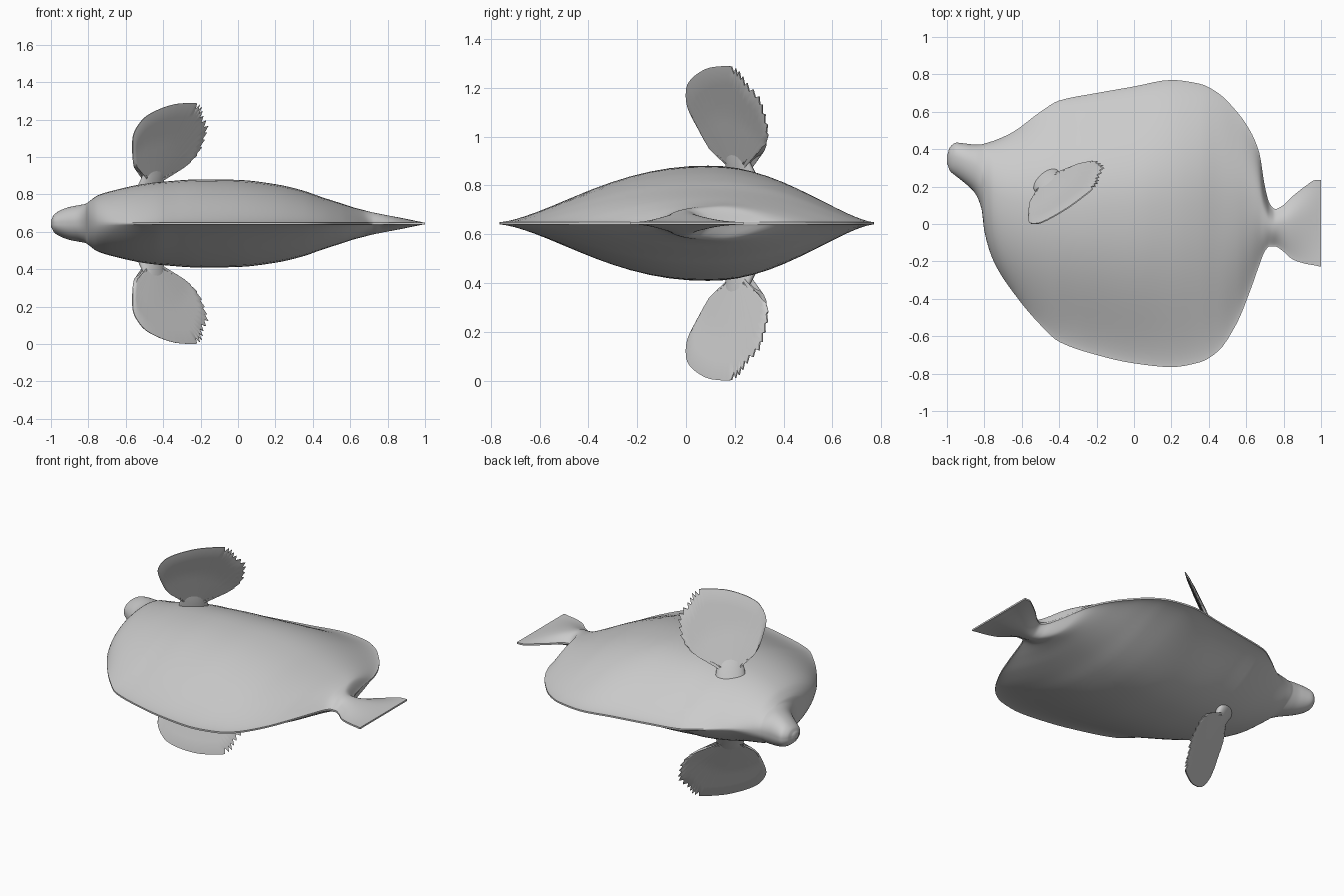
import bpy, math
from mathutils import Vector

if "Cube" in bpy.data.objects:
    bpy.data.objects.remove(bpy.data.objects["Cube"])

ZC = 0.645  # plane of symmetry


def make(name, verts, faces, angle=40):
    me = bpy.data.meshes.new(name)
    me.from_pydata(verts, [], faces)
    me.validate()
    ob = bpy.data.objects.new(name, me)
    bpy.context.collection.objects.link(ob)
    bpy.ops.object.select_all(action='DESELECT')
    bpy.context.view_layer.objects.active = ob
    ob.select_set(True)
    bpy.ops.object.mode_set(mode='EDIT')
    bpy.ops.mesh.select_all(action='SELECT')
    bpy.ops.mesh.normals_make_consistent(inside=False)
    bpy.ops.object.mode_set(mode='OBJECT')
    bpy.ops.object.shade_smooth_by_angle(angle=math.radians(angle))
    return ob


def loft(name, rings, angle=40):
    n = len(rings[0])
    verts = [v for r in rings for v in r]
    faces = [(i * n + j, i * n + (j + 1) % n, (i + 1) * n + (j + 1) % n, (i + 1) * n + j)
             for i in range(len(rings) - 1) for j in range(n)]
    faces += [tuple(range(n)), tuple(range(len(verts) - n, len(verts)))]
    return make(name, verts, faces, angle)


def smooth(rows, steps):
    """Cubic resampling of rows whose first value is the parameter."""
    def slope(i, k):
        if i == 0 or i == len(rows) - 1:
            return 0
        a, b, c = rows[i - 1], rows[i], rows[i + 1]
        d0, d1 = (b[k] - a[k]) / (b[0] - a[0]), (c[k] - b[k]) / (c[0] - b[0])
        return 0 if d0 * d1 <= 0 else 2 * d0 * d1 / (d0 + d1)
    out = []
    for i in range(len(rows) - 1):
        a, b = rows[i], rows[i + 1]
        w = b[0] - a[0]
        for s in range(steps):
            t = s / steps
            row = [a[0] + w * t]
            for k in range(1, len(a)):
                row.append((2*t**3 - 3*t*t + 1) * a[k] + (t**3 - 2*t*t + t) * w * slope(i, k)
                           + (3*t*t - 2*t**3) * b[k] + (t**3 - t*t) * w * slope(i + 1, k))
            out.append(row)
    return out + [list(rows[-1])]


# Body with snout and tail: x, upper y, lower y, half thickness
stations = [
    (-1.0, .37, .32, .02), (-.985, .41, .285, .046), (-.95, .435, .255, .07),
    (-.9, .43, .215, .088), (-.85, .425, .165, .098), (-.815, .426, .08, .105),
    (-.80, .43, -.04, .115), (-.75, .445, -.2, .15), (-.65, .49, -.36, .18),
    (-.5, .60, -.54, .212), (-.4, .66, -.63, .223), (-.2, .70, -.70, .236),
    (0, .735, -.745, .233), (.2, .77, -.765, .21), (.35, .75, -.74, .175),
    (.45, .70, -.68, .14), (.55, .60, -.53, .108), (.62, .50, -.36, .085),
    (.67, .38, -.22, .072), (.70, .2, -.145, .064), (.725, .11, -.12, .058),
    (.755, .08, -.12, .052), (.79, .095, -.14, .045), (.85, .15, -.19, .034),
    (.92, .205, -.213, .02), (.97, .235, -.222, .01), (1.0, .235, -.228, .005)]


def section(x, hi, lo, h, n=32):
    m = (hi + lo) / 2 + .065 * (hi - lo)
    k = min(max((x + .8) / .45, 0), 1)        # blunt head blends to thin-edged body
    a, b = 2 + .2 * k, .5 + 1.05 * k
    top = []
    for i in range(n + 1):
        s = -math.cos(math.pi * i / n)
        y = m + s * ((hi - m) if s > 0 else (m - lo))
        top.append((y, .005 + max(h - .005, 0) * max(1 - abs(s) ** a, 0) ** b))
    return [(x, y, ZC + z) for y, z in top] + [(x, y, ZC - z) for y, z in reversed(top)]


loft("fish_body", [section(*r) for r in smooth(stations, 4)], 50)

# Paired side fins: leaning fan outlines, as (along fin, height)
outline = [(-.068, .90), (-.085, .92), (-.145, .95), (-.19, 1.04), (-.21, 1.12), (-.175, 1.2),
           (-.08, 1.255), (.04, 1.285), (.14, 1.29), (.2, 1.275), (.235, 1.22), (.29, 1.15),
           (.28, 1.05), (.21, .955), (.1, .915), (.068, .90)]
BASE = (0, .84)
U, N = Vector((.78, .62, 0)), Vector((.62, -.78, 0))


def fin_point(u, z, off, side):
    p = Vector((-.46, .22, 0)) + U * u + N * (.42 * (z - .87) + off)
    p.z = ZC + side * (z - ZC)
    return p


def fin(name, side):
    rays, rows = 76, 10
    edge = smooth([(i, *p) for i, p in enumerate(outline)], 5)
    verts, faces = [], []
    for face in (1, -1):
        for i in range(rays):
            _, eu, ez = edge[i]
            du, dz = eu - BASE[0], ez - BASE[1]
            if i % 2 and 42 < i < 68:          # frayed rear edge
                du, dz = du * .94, dz * .94
            for j in range(rows + 1):
                t = .15 + .85 * j / rows
                u, z = BASE[0] + du * t, BASE[1] + dz * t
                dist = math.hypot(du, dz) * t
                thick = .009 + .016 * max(0, 1 - dist / .25) + (.0015 if i % 2 else 0) * t
                if j == rows:
                    thick = .003
                verts.append(fin_point(u, z, face * thick, side))
    w, half = rows + 1, rays * (rows + 1)
    for i in range(rays - 1):
        for j in range(rows):
            q = (i * w + j, i * w + j + 1, (i + 1) * w + j + 1, (i + 1) * w + j)
            faces += [q, tuple(half + v for v in reversed(q))]
        for j in (0, rows):
            a, b = i * w + j, (i + 1) * w + j
            faces.append((a, b, half + b, half + a))
    for i in (0, rays - 1):
        for j in range(rows):
            a, b = i * w + j, i * w + j + 1
            faces.append((a, b, half + b, half + a))
    make(name, verts, faces, 35)


def stalk(name, side):
    rings = []
    for z, ru, rn in ((.80, .09, .05), (.85, .083, .04), (.875, .078, .034),
                      (.90, .072, .028), (.93, .07, .018), (.97, .05, .006)):
        rings.append([fin_point(ru * math.cos(a), z, rn * math.sin(a), side)
                      for a in (2 * math.pi * i / 24 for i in range(24))])
    loft(name, rings, 60)


for label, side in (("left", 1), ("right", -1)):
    fin(label + "_fin", side)
    stalk(label + "_fin_stalk", side)
